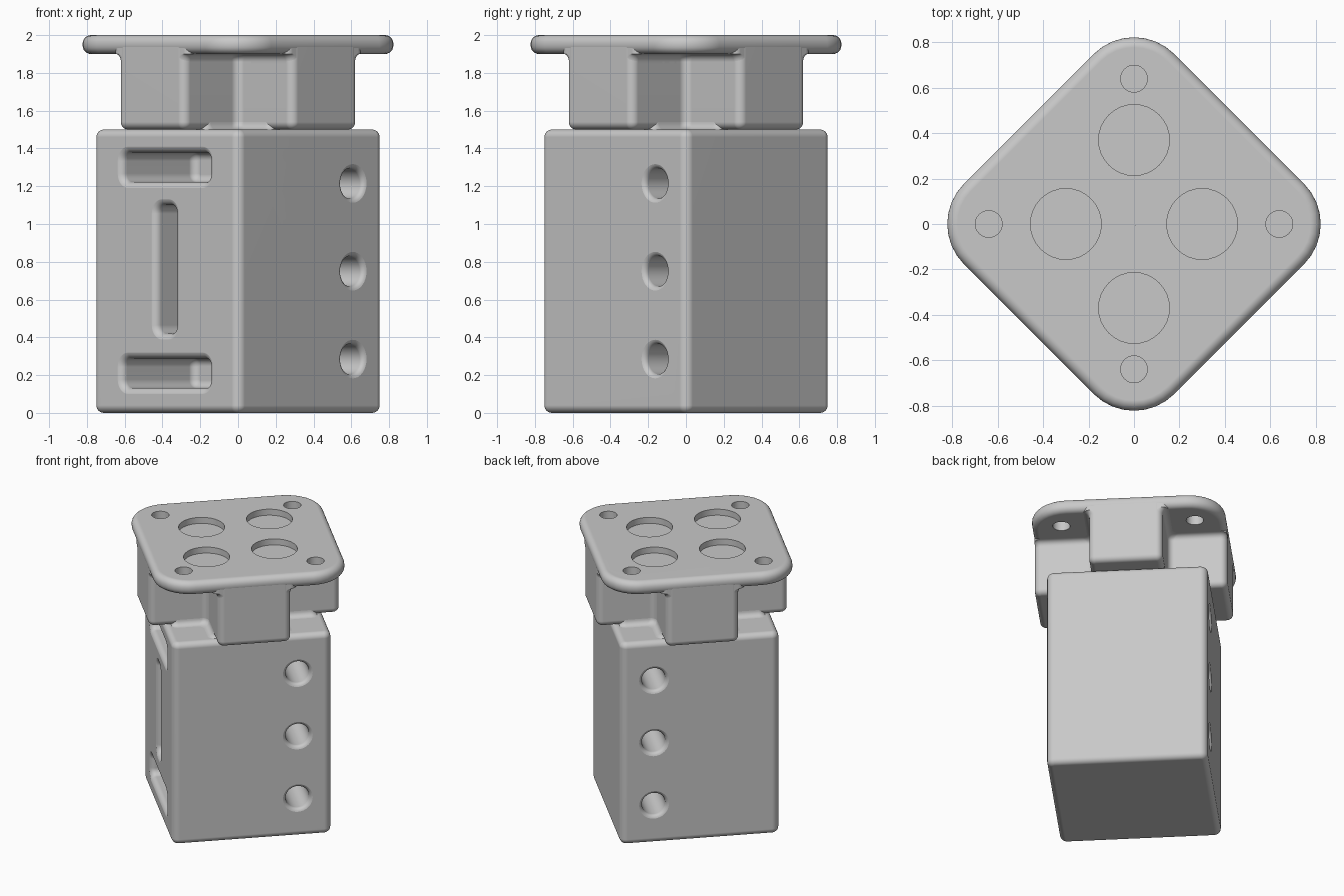
import bpy, bmesh
from math import sin, cos, pi, radians
from mathutils import Matrix, Vector

if "Cube" in bpy.data.objects:
    bpy.data.objects.remove(bpy.data.objects["Cube"], do_unlink=True)

grey = bpy.data.materials.new("light grey")
grey.use_nodes = True
grey.diffuse_color = (0.58, 0.58, 0.58, 1)
grey.node_tree.nodes["Principled BSDF"].inputs["Base Color"].default_value = (0.58, 0.58, 0.58, 1)

TURN = Matrix.Rotation(radians(45), 4, "Z")   # the whole body stands on a diagonal
HALF, TOP, EDGE = 0.545, 1.5, 0.04            # block half width, block height, edge rounding
PLATE, ARM = 0.655, 0.25                      # plate half width, arm half width


def rounded(points, radius, grow=0.0, steps=8):
    """Round the square corners of an anticlockwise outline."""
    out = []
    for i, p in enumerate(points):
        e1 = (p - points[i - 1]).normalized()
        e2 = (points[(i + 1) % len(points)] - p).normalized()
        r = radius + grow if e1.cross(e2) > 0 else radius - grow
        r = max(r, 0.004)
        centre = p - e1 * r + e2 * r
        for k in range(steps + 1):
            t = pi / 2 * k / steps
            out.append(centre - e2 * r * cos(t) + e1 * r * sin(t))
    return out


def box(w, h, radius):
    def outline(o):
        x, y = w + o, h + o
        return rounded([Vector(p) for p in ((-x, -y), (x, -y), (x, y), (-x, y))], radius, o)
    return outline


def plus(a, h, radius, grow_ends=True):
    def outline(o):
        e, w = a + (o if grow_ends else 0), h + o
        quarter = [Vector(p) for p in ((e, -w), (e, w), (w, w))]
        pts = [Matrix.Rotation(i * pi / 2, 2) @ p for i in range(4) for p in quarter]
        return rounded(pts, radius, o if grow_ends else 0)
    return outline


def curve(z, r, up, flare, steps=6):
    """Quarter-round steps (height, outline growth) from the rim at z, listed by rising height."""
    angles = [pi / 2 * (1 - k / steps) for k in range(steps + 1)]
    rim = [(z + up * r * (1 - sin(t)), flare * r * (1 - cos(t))) for t in angles]
    return rim if up > 0 else rim[::-1]


def loft(name, outline, profile, place=Matrix()):
    bm = bmesh.new()
    rings = [[bm.verts.new((p.x, p.y, z)) for p in outline(o)] for z, o in profile]
    for a, b in zip(rings, rings[1:]):
        for i in range(len(a)):
            j = (i + 1) % len(a)
            bm.faces.new((a[i], a[j], b[j], b[i]))
    bm.faces.new(rings[0][::-1])
    bm.faces.new(rings[-1])
    bmesh.ops.remove_doubles(bm, verts=bm.verts, dist=0.00005)
    bmesh.ops.recalc_face_normals(bm, faces=bm.faces)
    bm.transform(TURN @ place)
    mesh = bpy.data.meshes.new(name)
    bm.to_mesh(mesh)
    bm.free()
    mesh.materials.append(grey)
    obj = bpy.data.objects.new(name, mesh)
    bpy.context.collection.objects.link(obj)
    return obj


def finish(obj, cutters=()):
    bpy.ops.object.select_all(action="DESELECT")
    bpy.context.view_layer.objects.active = obj
    obj.select_set(True)
    for c in cutters:
        mod = obj.modifiers.new("cut", "BOOLEAN")
        mod.operation, mod.solver, mod.object = "DIFFERENCE", "EXACT", c
        bpy.ops.object.modifier_apply(modifier=mod.name)
        bpy.data.objects.remove(c, do_unlink=True)
    bpy.ops.object.shade_smooth_by_angle(angle=radians(35))
    mod = obj.modifiers.new("even shading", "WEIGHTED_NORMAL")
    mod.keep_sharp = True


def solid(z0, z1, r):
    """Profile of a body with rounded bottom and top edges."""
    return curve(z0, r, 1, -1) + curve(z1, r, -1, -1)


# Block with slots in one side and bolt holes running across it
cutters = []
face = HALF + 0.001
into_side = Matrix.Rotation(-pi / 2, 4, "Y")   # cutter +z points out of the -x side
slot_profile = curve(0.0, EDGE, 1, -1) + curve(face, EDGE, -1, 1) + [(face + 0.1, EDGE)]
for z, tall, wide in ((0.21, 0.078, 0.325), (0.76, 0.34, 0.07), (1.3, 0.078, 0.325)):
    place = Matrix.Translation((0, 0, z)) @ into_side
    cutters.append(loft("slot_cutter", box(tall, wide, 0.045), slot_profile, place))
mouth = 0.03
hole_profile = ([(-face - 0.1, mouth)] + curve(-face, mouth, 1, 1)
                + curve(face, mouth, -1, 1) + [(face + 0.1, mouth)])
for z in (0.285, 0.75, 1.215):
    place = Matrix.Translation((0.315, 0, z)) @ Matrix.Rotation(pi / 2, 4, "X")
    cutters.append(loft("bolt_cutter", box(0.08, 0.08, 0.08), hole_profile, place))
finish(loft("block", box(HALF, HALF, 0.05), solid(0, TOP, EDGE)), cutters)

# Cross-shaped neck, flush with the plate edge, flaring under the plate
finish(loft("neck", plus(PLATE - 0.001, ARM, 0.045),
            curve(TOP, EDGE, 1, -1) + [(1.945, 0)]))
finish(loft("neck_top_fillet", plus(PLATE - 0.002, ARM, 0.045, False),
            [(1.85, 0)] + curve(1.9, EDGE, -1, 1) + [(1.94, EDGE)]))
finish(loft("neck_foot_fillet", plus(0.5, ARM, 0.045, False),
            [(TOP - 0.02, EDGE)] + curve(TOP, EDGE, 1, 1)))

# Mounting plate with four shallow recesses and four corner holes
cutters = []
unturn = TURN.inverted()
for i in range(4):
    spin = unturn @ Matrix.Rotation(i * pi / 2, 4, "Z")
    reach = 0.3 if i % 2 == 0 else 0.37
    cutters.append(loft("recess_cutter", box(0.156, 0.156, 0.156), [(1.955, 0), (2.1, 0)],
                        spin @ Matrix.Translation((reach, 0, 0))))
    cutters.append(loft("corner_cutter", box(0.059, 0.059, 0.059), [(1.8, 0), (2.1, 0)],
                        spin @ Matrix.Translation((0.64, 0, 0))))
finish(loft("mounting_plate", box(PLATE, PLATE, 0.25), solid(1.9, 2.0, 0.045)), cutters)
